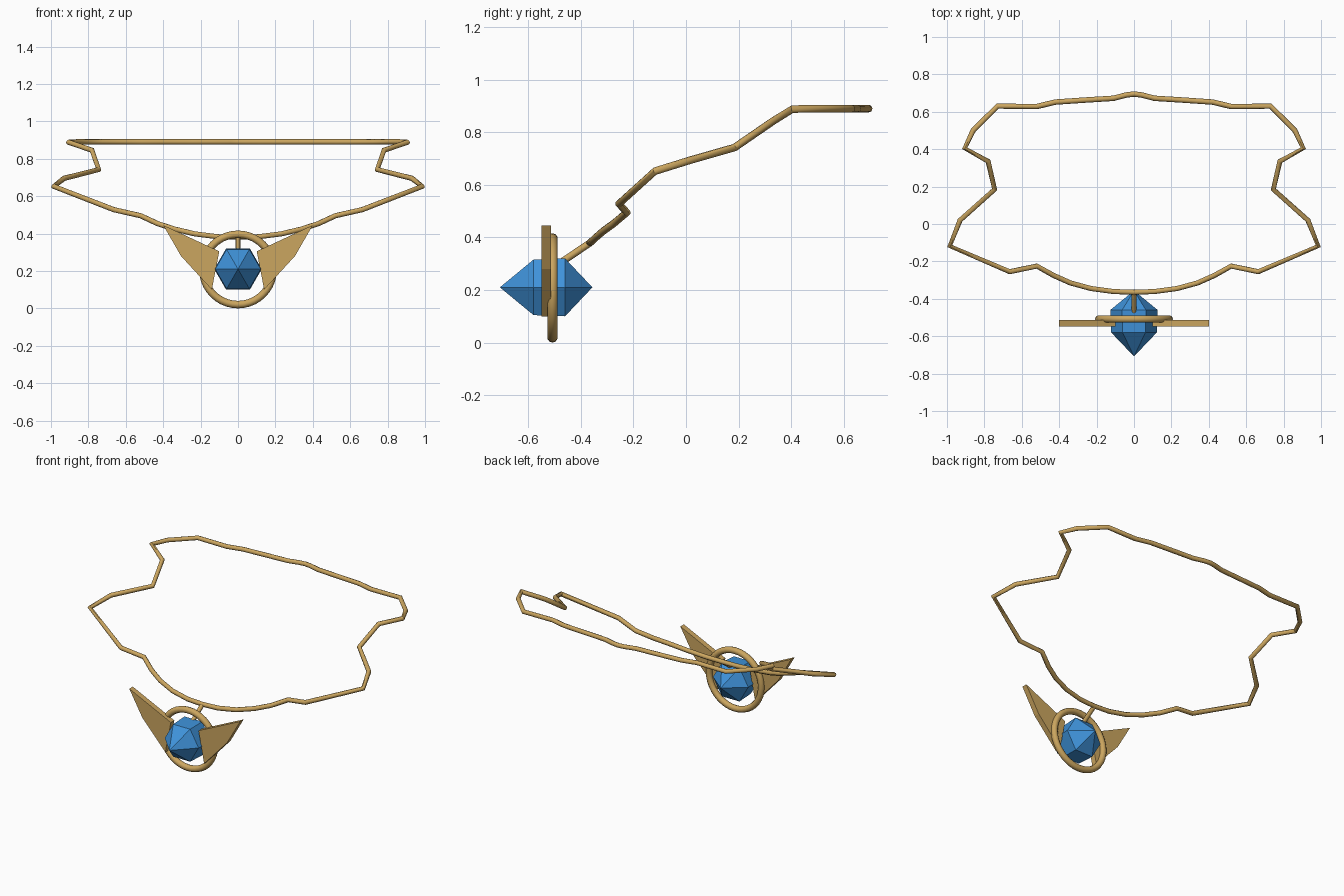
import bpy, bmesh, math

if "Cube" in bpy.data.objects:
    bpy.data.objects.remove(bpy.data.objects["Cube"])


def material(name, color):
    m = bpy.data.materials.new(name)
    m.diffuse_color = (*color, 1)
    m.use_nodes = True
    m.node_tree.nodes["Principled BSDF"].inputs["Base Color"].default_value = m.diffuse_color
    return m


gold = material("gold", (0.60, 0.38, 0.115))
blue = material("sapphire blue", (0.05, 0.29, 0.70))


def finish(obj, mat, smooth=False):
    obj.data.materials.clear()
    obj.data.materials.append(mat)
    if smooth:
        bpy.ops.object.select_all(action='DESELECT')
        obj.select_set(True)
        bpy.context.view_layer.objects.active = obj
        bpy.ops.object.shade_smooth_by_angle(angle=math.radians(50))


def mesh_object(name, bm, mat):
    bmesh.ops.recalc_face_normals(bm, faces=bm.faces)
    me = bpy.data.meshes.new(name)
    bm.to_mesh(me)
    bm.free()
    obj = bpy.data.objects.new(name, me)
    bpy.context.collection.objects.link(obj)
    finish(obj, mat)
    return obj


def tube(name, pts, radius, cyclic):
    cu = bpy.data.curves.new(name, 'CURVE')
    cu.dimensions = '3D'
    cu.bevel_depth = radius
    cu.bevel_resolution = 2
    cu.use_fill_caps = True
    sp = cu.splines.new('POLY')
    sp.points.add(len(pts) - 1)
    for p, co in zip(sp.points, pts):
        p.co = (*co, 1)
    sp.use_cyclic_u = cyclic
    obj = bpy.data.objects.new(name, cu)
    bpy.context.collection.objects.link(obj)
    bpy.ops.object.select_all(action='DESELECT')
    obj.select_set(True)
    bpy.context.view_layer.objects.active = obj
    bpy.ops.object.convert(target='MESH')
    finish(bpy.context.object, gold, True)


# Neck chain: right half from back centre to front centre, then mirrored
half = [(0, 0.695, 0.89), (0.04, 0.69, 0.89), (0.11, 0.672, 0.89),
        (0.24, 0.664, 0.89), (0.42, 0.652, 0.89), (0.52, 0.628, 0.89),
        (0.73, 0.63, 0.89), (0.86, 0.50, 0.89), (0.905, 0.405, 0.888),
        (0.78, 0.335, 0.845), (0.745, 0.185, 0.742), (0.93, 0.02, 0.695),
        (0.985, -0.118, 0.652), (0.665, -0.255, 0.528), (0.52, -0.225, 0.495),
        (0.43, -0.275, 0.453), (0.34, -0.315, 0.424), (0.23, -0.345, 0.398),
        (0.11, -0.361, 0.383), (0, -0.365, 0.38)]
chain = half + [(-x, y, z) for x, y, z in reversed(half[1:-1])]
tube("neck_chain", chain, 0.0145, True)

# Link between the pendant and the chain
tube("pendant_link", [(0, -0.50, 0.288), (0, -0.367, 0.378)], 0.0135, False)

# Pendant ring
bpy.ops.mesh.primitive_torus_add(major_segments=40, minor_segments=10,
                                 major_radius=0.188, minor_radius=0.02,
                                 location=(0, -0.508, 0.208),
                                 rotation=(math.pi / 2, 0, 0))
ring = bpy.context.object
ring.name = "pendant_ring"
finish(ring, gold, True)

# Faceted gem: hexagonal girdle with a pointed front and back
bm = bmesh.new()


def hexagon(y, r):
    return [bm.verts.new((r * math.cos(i * math.pi / 3), y,
                          0.21 + r * math.sin(i * math.pi / 3))) for i in range(6)]


front, back = hexagon(-0.58, 0.122), hexagon(-0.46, 0.127)
tip_f = bm.verts.new((0, -0.708, 0.21))
tip_b = bm.verts.new((0, -0.356, 0.21))
for i in range(6):
    j = (i + 1) % 6
    bm.faces.new((front[i], front[j], tip_f))
    bm.faces.new((back[j], back[i], tip_b))
    bm.faces.new((front[j], front[i], back[i], back[j]))
mesh_object("gem", bm, blue)

# Pair of wings: extruded flat profiles
profile = [(0.40, 0.445), (0.305, 0.28), (0.14, 0.10), (0.10, 0.305)]
for side, label in ((-1, "left"), (1, "right")):
    bm = bmesh.new()
    face = bm.faces.new([bm.verts.new((side * x, -0.549, z)) for x, z in profile])
    ext = bmesh.ops.extrude_face_region(bm, geom=[face])
    moved = [v for v in ext["geom"] if isinstance(v, bmesh.types.BMVert)]
    bmesh.ops.translate(bm, verts=moved, vec=(0, 0.036, 0))
    mesh_object(label + "_wing", bm, gold)
